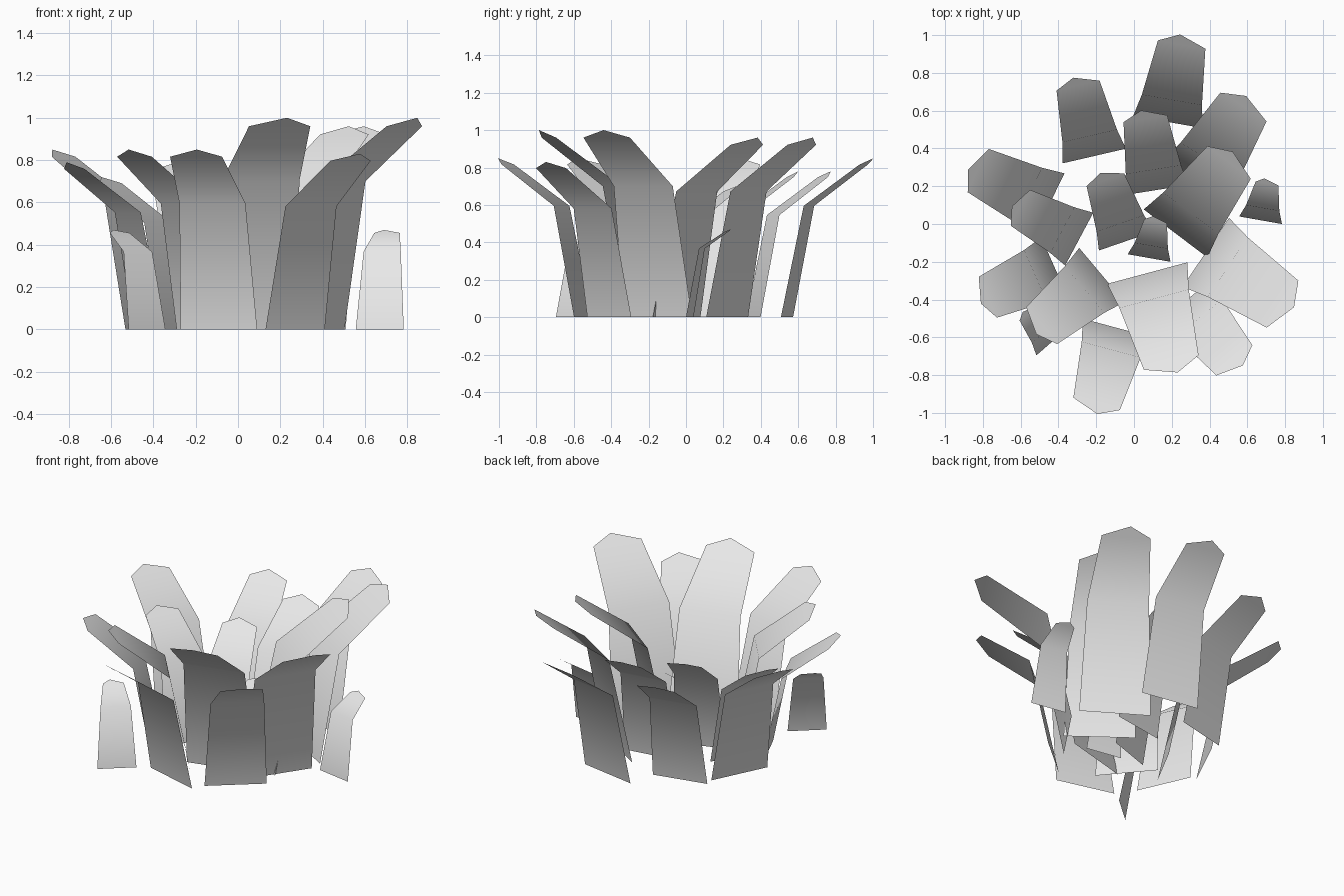
import bpy
import bmesh
from math import radians
from mathutils import Matrix

cube = bpy.data.objects.get("Cube")
if cube:
    bpy.data.objects.remove(cube, do_unlink=True)

# One plain grey for every blade
grey = bpy.data.materials.new("leaf_grey")
grey.use_nodes = True
colour = (0.8, 0.8, 0.8, 1.0)
grey.diffuse_color = colour
grey.node_tree.nodes["Principled BSDF"].inputs["Base Color"].default_value = colour

# Blade outlines at unit height, each row (half width, lean, height)
TALL = dict(base=(0.22, 0, 0), bend=(0.19, 0.14, 0.7), corner=(0.15, 0.49, 0.96), tip=(0.02, 0.55, 1))
SHORT = dict(base=(0.245, 0, 0), bend=(0.19, 0.14, 0.78), corner=(0.13, 0.42, 0.97), tip=(0.04, 0.47, 1))


def add_blade(name, outline, x, y, heading, height):
    """A flat card that rises, bends outward along its heading and ends in a clipped point."""
    bm = bmesh.new()
    left, right = [], []
    for row in ("base", "bend", "corner"):
        half, lean, z = outline[row]
        left.append(bm.verts.new((lean, half, z)))
        right.append(bm.verts.new((lean, -half, z)))
    offset, lean, z = outline["tip"]
    tip = bm.verts.new((lean, offset, z))

    # Upright stalk, then the leaning end
    bm.faces.new((left[0], left[1], right[1], right[0]))
    bm.faces.new((left[1], left[2], tip, right[2], right[1]))
    for face in bm.faces:
        face.smooth = True

    placement = (Matrix.Translation((x, y, 0))
                 @ Matrix.Rotation(radians(heading), 4, "Z")
                 @ Matrix.Scale(height, 4))
    bm.transform(placement)
    bm.normal_update()

    mesh = bpy.data.meshes.new(name)
    bm.to_mesh(mesh)
    bm.free()
    mesh.materials.append(grey)
    blade = bpy.data.objects.new(name, mesh)
    bpy.context.collection.objects.link(blade)
    return blade


# Tall blades fanning out around the tuft: base x, base y, heading, height
tall_blades = [
    (0.18, 0.54, 80, 0.85),
    (-0.21, 0.36, 103, 0.78),
    (0.33, 0.22, 58, 0.96),
    (0.12, 0.18, 99, 0.78),
    (0.22, -0.05, 53, 0.96),
    (-0.04, -0.09, 109, 0.7),
    (-0.45, 0.1, 154, 0.85),
    (-0.29, -0.08, 152, 0.72),
    (-0.42, -0.23, 204, 0.79),
    (-0.17, -0.27, 220, 0.85),
    (-0.09, -0.55, 255, 0.85),
    (0.07, -0.26, 285, 1),
    (0.27, -0.41, 310, 0.83),
    (0.38, -0.15, 326, 1),
]

# Short blades scattered among them
short_blades = [
    (0.08, -0.18, 80, 0.47),
    (0.67, 0.02, 80, 0.47),
    (-0.43, -0.62, 131, 0.47),
]

for number, spot in enumerate(tall_blades, start=1):
    add_blade(f"tall_blade_{number}", TALL, *spot)
for number, spot in enumerate(short_blades, start=1):
    add_blade(f"short_blade_{number}", SHORT, *spot)
